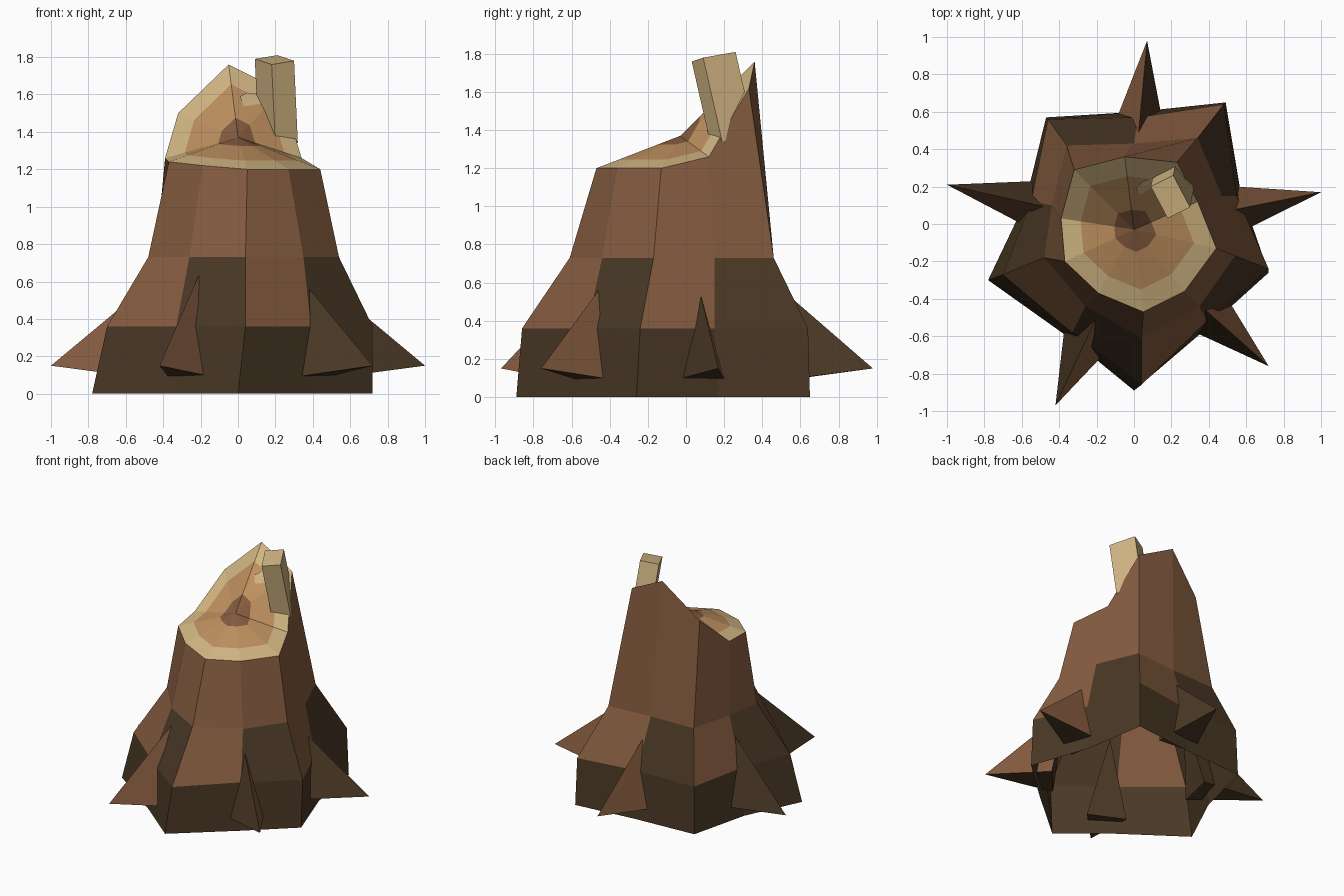
import bpy
import bmesh
from mathutils import Vector

if "Cube" in bpy.data.objects:
    bpy.data.objects.remove(bpy.data.objects["Cube"], do_unlink=True)


def make_material(name, color):
    material = bpy.data.materials.new(name)
    material.use_nodes = True
    material.diffuse_color = (*color, 1)
    shader = next(n for n in material.node_tree.nodes if n.type == 'BSDF_PRINCIPLED')
    shader.inputs["Base Color"].default_value = (*color, 1)
    shader.inputs["Roughness"].default_value = 0.9
    return material


light_bark = make_material("light bark", (.235, .107, .05))
dark_bark = make_material("dark bark", (.069, .04, .019))
cream_wood = make_material("cream wood", (.65, .47, .23))
orange_wood = make_material("orange wood", (.52, .28, .115))


def finish(name, bm, materials):
    """Turn a bmesh into a flat shaded object."""
    mesh = bpy.data.meshes.new(name)
    bm.to_mesh(mesh)
    bm.free()
    for material in materials:
        mesh.materials.append(material)
    obj = bpy.data.objects.new(name, mesh)
    bpy.context.collection.objects.link(obj)
    return obj


def add_ring(bm, points):
    return [bm.verts.new(p) for p in points]


def bridge(bm, lower, upper, color_rule):
    """Join two closed rings with quads, coloured by segment index."""
    count = len(lower)
    for i in range(count):
        j = (i + 1) % count
        face = bm.faces.new((lower[i], lower[j], upper[j], upper[i]))
        face.material_index = color_rule(i)


# Stump cross-sections, counter-clockwise from the front lobe
ground_ring = [(0, -.89), (.41, -.54), (.72, -.26), (.57, .17), (.49, .65),
               (.02, .6), (-.47, .57), (-.58, .12), (-.78, -.3), (-.33, -.62)]
flare_ring = [(.04, -.86), (.39, -.52), (.72, -.24), (.55, .15), (.48, .64),
              (.02, .57), (-.46, .56), (-.55, .12), (-.7, -.27), (-.33, -.58)]
waist_ring = [(.04, -.61), (.35, -.44), (.54, -.17), (.47, .15), (.34, .46),
              (0, .43), (-.36, .42), (-.44, .1), (-.48, -.18), (-.26, -.44)]
rim_ring = [(.05, -.47, 1.2), (.27, -.36, 1.2), (.44, -.13, 1.2),
            (.34, .12, 1.26), (.23, .33, 1.62), (-.05, .36, 1.76),
            (-.32, .29, 1.5), (-.39, .03, 1.26), (-.37, -.2, 1.24),
            (-.19, -.37, 1.22)]

# Bark shell, open underneath, with alternating patches on the flare
bm = bmesh.new()
ground = add_ring(bm, [(x, y, 0) for x, y in ground_ring])
flare = add_ring(bm, [(x, y, .36) for x, y in flare_ring])
waist = add_ring(bm, [(x, y, .73) for x, y in waist_ring])
rim = add_ring(bm, rim_ring)
bridge(bm, ground, flare, lambda i: 1)
bridge(bm, flare, waist, lambda i: i % 2)
bridge(bm, waist, rim, lambda i: 0)
finish("stump_bark", bm, [light_bark, dark_bark])

# Broken top with growth rings around a brown core
bm = bmesh.new()
core = Vector((0, -.03, 1.37))
rings = [add_ring(bm, [core.lerp(Vector(p), t) for p in rim_ring])
         for t in (1, .73, .27)]
bridge(bm, rings[0], rings[1], lambda i: 0)
bridge(bm, rings[1], rings[2], lambda i: 1)
heart = bm.verts.new(core)
for a, b in zip(rings[2], rings[2][1:] + rings[2][:1]):
    bm.faces.new((a, b, heart)).material_index = 2
finish("growth_rings", bm, [cream_wood, orange_wood, light_bark])


def add_root(name, tip_xy, foot_xy):
    """Three sided spike: one light flank, one dark flank, dark underside."""
    tip = Vector((*tip_xy, .15))
    foot = Vector((*foot_xy, .1))
    outward = (tip - foot) * Vector((1, 1, 0)).x
    outward.z = 0
    outward.normalize()
    side = Vector((-outward.y, outward.x, 0)) * .11
    crest = foot - outward * .07 + Vector((0, 0, .44))
    bm = bmesh.new()
    left, right, top = (bm.verts.new(tip.lerp(p, 1.3))
                        for p in (foot + side, foot - side, crest))
    point = bm.verts.new(tip)
    bm.faces.new((point, left, top)).material_index = 0
    for corners in ((point, top, right), (point, right, left), (top, left, right)):
        bm.faces.new(corners).material_index = 1
    bm.normal_update()
    bmesh.ops.recalc_face_normals(bm, faces=bm.faces)
    finish(name, bm, [light_bark, dark_bark])


# Roots poking out between the lobes
add_root("root_front_left", (.72, -.76), (.45, -.52))
add_root("root_left", (1, .17), (.6, .09))
add_root("root_back", (.07, .98), (.035, .6))
add_root("root_right", (-1, .21), (-.6, .12))
add_root("root_front_right", (-.42, -.97), (-.28, -.67))


def add_block(name, corner, edge_a, edge_b, edge_c):
    """Slanted box spanned by three edges from one corner."""
    bm = bmesh.new()
    bmesh.ops.create_cube(bm, size=1)
    a, b, c = Vector(edge_a), Vector(edge_b), Vector(edge_c)
    for v in bm.verts:
        s = v.co + Vector((.5, .5, .5))
        v.co = Vector(corner) + a * s.x + b * s.y + c * s.z
    bmesh.ops.recalc_face_normals(bm, faces=bm.faces)
    finish(name, bm, [cream_wood])


# Splintered wood left standing on the rim
add_block("tall_splinter", (.18, .03, 1.76),
          (.12, .06, .02), (-.09, .17, .03), (.02, .1, -.44))
add_block("small_splinter", (.01, .19, 1.59),
          (.14, .05, -.02), (.02, -.03, -.05), (.04, .04, .02))
